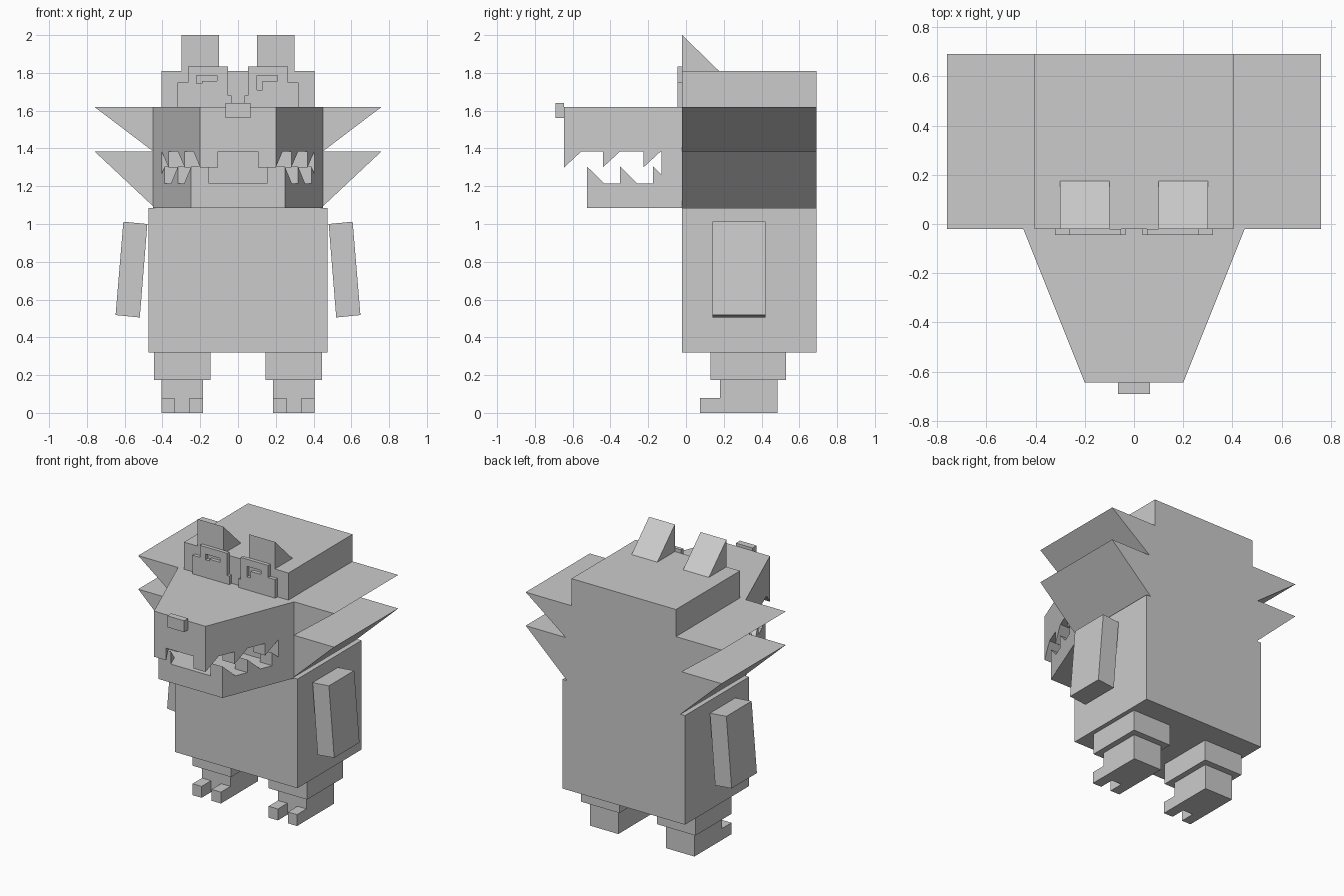
import bpy
import bmesh

cube = bpy.data.objects.get("Cube")
if cube:
    bpy.data.objects.remove(cube, do_unlink=True)

grey = bpy.data.materials.new("plain grey")
grey.use_nodes = True
grey.diffuse_color = (0.6, 0.6, 0.6, 1)
grey.node_tree.nodes["Principled BSDF"].inputs["Base Color"].default_value = (0.6, 0.6, 0.6, 1)


def solid(name, loop_a, loop_b):
    """Closed solid between two matching polygon loops."""
    bm = bmesh.new()
    a = [bm.verts.new(p) for p in loop_a]
    b = [bm.verts.new(p) for p in loop_b]
    bm.faces.new(a)
    bm.faces.new(b[::-1])
    for i in range(len(a)):
        j = (i + 1) % len(a)
        bm.faces.new((a[j], a[i], b[i], b[j]))
    bmesh.ops.recalc_face_normals(bm, faces=bm.faces)
    mesh = bpy.data.meshes.new(name)
    bm.to_mesh(mesh)
    bm.free()
    mesh.materials.append(grey)
    obj = bpy.data.objects.new(name, mesh)
    bpy.context.collection.objects.link(obj)
    return obj


def extrude_y(name, profile, y0, y1):
    return solid(name, [(x, y0, z) for x, z in profile], [(x, y1, z) for x, z in profile])


def box(name, x0, x1, y0, y1, z0, z1):
    return extrude_y(name, [(x0, z0), (x1, z0), (x1, z1), (x0, z1)], y0, y1)


FRONT, BACK = -0.02, 0.69


def snout_width(y):
    """Half width of the tapering snout at depth y."""
    return 0.2 + (y + 0.645) * 0.4


def snout_part(name, y0, y1, z0, z1):
    a, b = snout_width(y0), snout_width(y1)
    plan = [(-a, y0), (a, y0), (b, y1), (-b, y1)]
    solid(name, [(x, y, z0) for x, y in plan], [(x, y, z1) for x, y in plan])


# Body and head with two swept cheek spikes on each side
box("body", -0.475, 0.475, FRONT, BACK, 0.32, 1.085)
half = [(0.44, 1.085), (0.76, 1.385), (0.45, 1.385), (0.76, 1.62), (0.405, 1.62), (0.405, 1.81)]
extrude_y("head", half + [(-x, z) for x, z in reversed(half)], FRONT, BACK)

# Snout, open jaw and nose
snout_part("upper_jaw", -0.645, FRONT, 1.385, 1.62)
snout_part("lower_jaw", -0.525, FRONT, 1.085, 1.215)
snout_part("jaw_hinge", -0.13, FRONT, 1.215, 1.385)
box("nose", -0.065, 0.065, -0.69, -0.645, 1.56, 1.64)


def tooth(name, s, y, root, tip):
    profile = [(y, root), (y, tip), (y + 0.092, root)]
    solid(name, [(s * snout_width(v), v, z) for v, z in profile],
          [(s * (snout_width(v) - 0.095), v, z) for v, z in profile])


# Parts that come in left and right pairs
for s, side in ((1, "left"), (-1, "right")):
    for i, y in enumerate((-0.645, -0.44, -0.225)):
        tooth(f"{side}_upper_tooth_{i + 1}", s, y, 1.385, 1.3)
    for i, y in enumerate((-0.525, -0.35, -0.175)):
        tooth(f"{side}_lower_tooth_{i + 1}", s, y, 1.215, 1.305)

    ear = [(FRONT, 1.81), (FRONT, 2.0), (0.175, 1.81)]
    solid(f"{side}_ear", [(s * 0.1, y, z) for y, z in ear], [(s * 0.3, y, z) for y, z in ear])

    arm = [(0.48, 1.0), (0.607, 1.012), (0.648, 0.518), (0.52, 0.505)]
    extrude_y(f"{side}_arm", [(s * x, z) for x, z in arm], 0.14, 0.42)

    box(f"{side}_thigh", s * 0.145, s * 0.445, 0.13, 0.53, 0.175, 0.32)
    box(f"{side}_foot", s * 0.185, s * 0.405, 0.18, 0.485, 0, 0.175)
    box(f"{side}_inner_toe", s * 0.185, s * 0.257, 0.075, 0.18, 0, 0.08)
    box(f"{side}_outer_toe", s * 0.335, s * 0.405, 0.075, 0.18, 0, 0.08)

    # Stepped eye plate with a hooked slot cut through it
    outline = [(0.035, 1.62), (0.32, 1.62), (0.32, 1.75), (0.265, 1.75), (0.265, 1.835),
               (0.052, 1.835), (0.052, 1.68), (0.035, 1.68)]
    plate = extrude_y(f"{side}_eye_plate", [(s * x, z) for x, z in outline], -0.045, FRONT)
    left = 0.1 if s > 0 else -0.22
    drop = 1.71 if s > 0 else 1.745
    slot = [(left, drop), (left + 0.03, drop), (left + 0.03, 1.757), (left + 0.11, 1.757),
            (left + 0.11, 1.785), (left, 1.785)]
    cutter = extrude_y(f"{side}_eye_slot_cutter", slot, -0.1, 0.05)
    cut = plate.modifiers.new("eye_slot", "BOOLEAN")
    cut.operation = "DIFFERENCE"
    cut.solver = "EXACT"
    cut.object = cutter
    bpy.context.view_layer.objects.active = plate
    bpy.ops.object.modifier_apply(modifier=cut.name)
    bpy.data.objects.remove(cutter, do_unlink=True)
